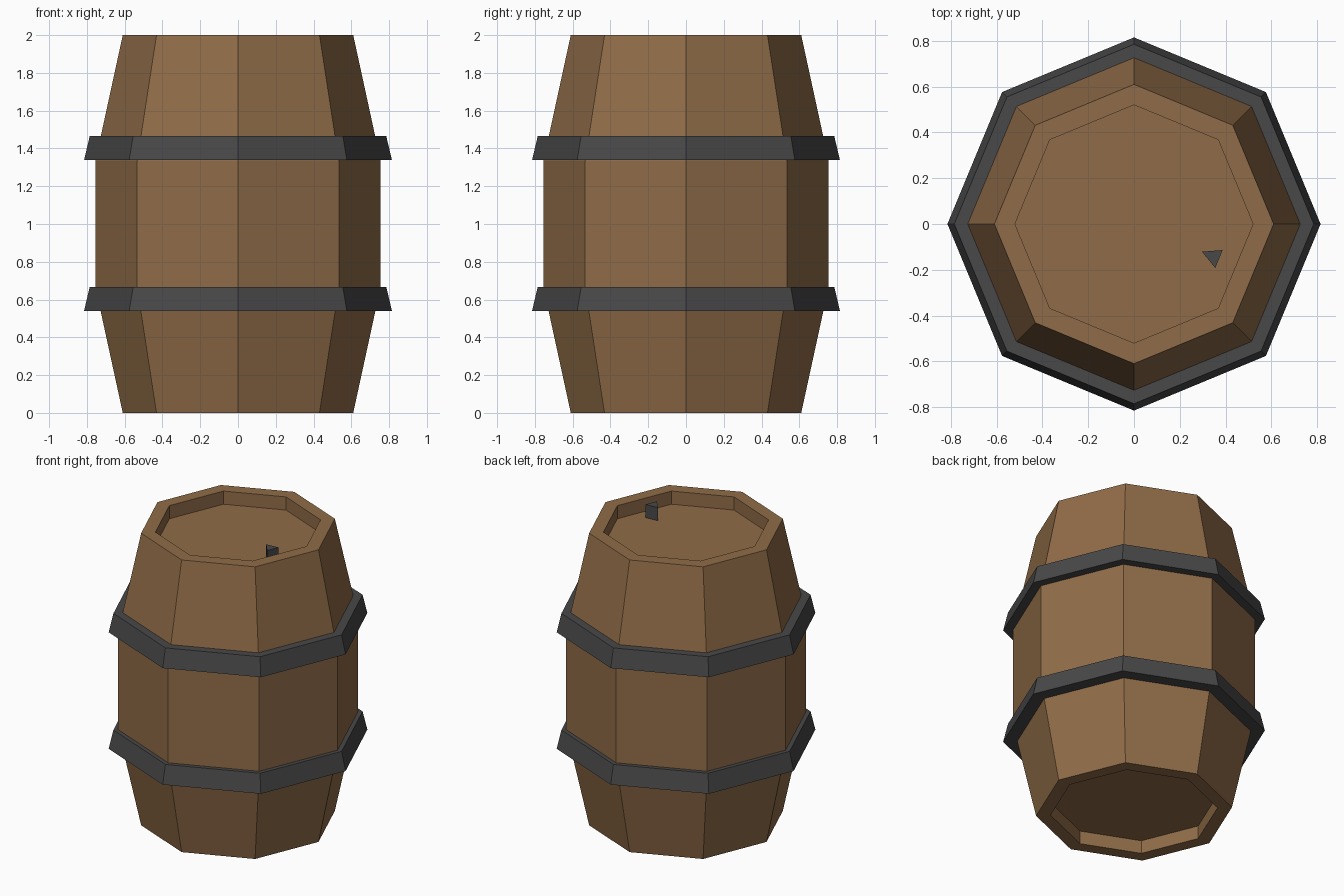
import bpy, bmesh, math

if "Cube" in bpy.data.objects:
    bpy.data.objects.remove(bpy.data.objects["Cube"])

def material(name, rgb):
    m = bpy.data.materials.new(name)
    m.diffuse_color = (*rgb, 1)
    m.use_nodes = True
    m.node_tree.nodes["Principled BSDF"].inputs["Base Color"].default_value = m.diffuse_color
    return m

wood = material("wood", (0.28, 0.15, 0.065))
iron = material("iron", (0.065, 0.065, 0.065))

def finish(name, bm, mat):
    bmesh.ops.recalc_face_normals(bm, faces=bm.faces)
    mesh = bpy.data.meshes.new(name)
    bm.to_mesh(mesh)
    bm.free()
    mesh.materials.append(mat)
    ob = bpy.data.objects.new(name, mesh)
    bpy.context.collection.objects.link(ob)
    return ob

def lathe(name, profile, mat, closed=False, sides=8):
    """Spin (radius, z) points into an octagonal solid; cap the ends unless the profile loops."""
    bm = bmesh.new()
    rings = []
    for r, z in profile:
        angles = [2 * math.pi * i / sides for i in range(sides)]
        rings.append([bm.verts.new((r * math.cos(a), r * math.sin(a), z)) for a in angles])
    pairs = list(zip(rings, rings[1:]))
    if closed:
        pairs.append((rings[-1], rings[0]))
    for lo, hi in pairs:
        for i in range(sides):
            j = (i + 1) % sides
            bm.faces.new((lo[i], lo[j], hi[j], hi[i]))
    if not closed:
        bm.faces.new(rings[0])
        bm.faces.new(rings[-1])
    return finish(name, bm, mat)

# Staved body with recessed lid and base
lathe("barrel_body", [(0.52, 0.09), (0.52, 0), (0.61, 0), (0.755, 0.667),
                      (0.755, 1.333), (0.61, 2), (0.52, 2), (0.52, 1.91)], wood)

# Two tapered metal hoops
for name, z in (("lower_hoop", 0.54), ("upper_hoop", 1.338)):
    lathe(name, [(0.72, z), (0.815, z), (0.785, z + 0.127), (0.72, z + 0.127)], iron, closed=True)

# Small three-sided peg standing on the lid
bm = bmesh.new()
base = bm.faces.new([bm.verts.new((x, y, 1.905)) for x, y in
                     ((0.297, -0.121), (0.355, -0.192), (0.387, -0.114))])
top = bmesh.ops.extrude_face_region(bm, geom=[base], use_keep_orig=True)["geom"]
bmesh.ops.translate(bm, vec=(0, 0, 0.095), verts=[v for v in top if isinstance(v, bmesh.types.BMVert)])
finish("lid_peg", bm, iron)
